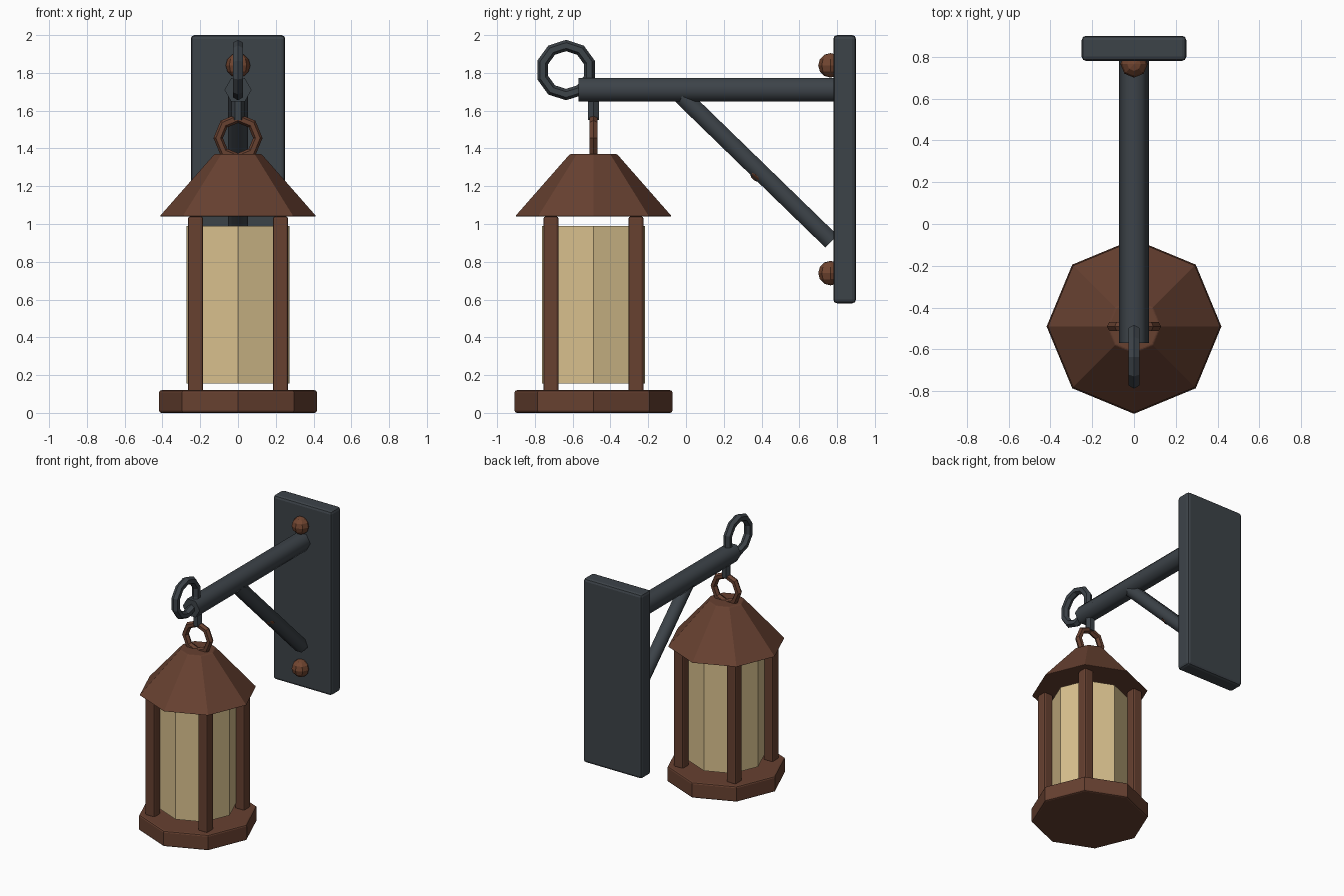
import bpy, bmesh
from math import sin, cos, pi, radians
from mathutils import Vector, Matrix

if "Cube" in bpy.data.objects:
    bpy.data.objects.remove(bpy.data.objects["Cube"])


def material(name, rgb):
    m = bpy.data.materials.new(name)
    m.use_nodes = True
    m.diffuse_color = (*rgb, 1)
    bsdf = m.node_tree.nodes["Principled BSDF"]
    bsdf.inputs["Base Color"].default_value = (*rgb, 1)
    bsdf.inputs["Roughness"].default_value = 0.8
    return m


iron = material("dark iron", (0.046, 0.056, 0.066))
copper = material("brown copper", (0.135, 0.052, 0.030))
rust = material("rust", (0.165, 0.060, 0.030))
glass = material("warm glass", (0.69, 0.53, 0.27))

X, Y, Z = Vector((1, 0, 0)), Vector((0, 1, 0)), Vector((0, 0, 1))
LAMP_Y = -0.49


def finish(name, bm, mat, bevel=0, smooth=0):
    bmesh.ops.recalc_face_normals(bm, faces=bm.faces)
    me = bpy.data.meshes.new(name)
    bm.to_mesh(me)
    bm.free()
    me.materials.append(mat)
    ob = bpy.data.objects.new(name, me)
    bpy.context.collection.objects.link(ob)
    if bevel:
        mod = ob.modifiers.new("soft edges", 'BEVEL')
        mod.width = bevel
        mod.segments = 2
        mod.limit_method = 'ANGLE'
        mod.angle_limit = radians(50)
    if smooth:
        bpy.ops.object.select_all(action='DESELECT')
        ob.select_set(True)
        bpy.context.view_layer.objects.active = ob
        bpy.ops.object.shade_smooth_by_angle(angle=radians(smooth))
    return ob


def prism(name, start, end, r0, r1, sides, mat, **kw):
    """Straight or tapered tube between two points, a corner towards +x."""
    start, end = Vector(start), Vector(end)
    v = (end - start).normalized().cross(X)
    bm = bmesh.new()
    loops = []
    for centre, r in ((start, r0), (end, r1)):
        loops.append([bm.verts.new(centre + r * (cos(a) * X + sin(a) * v))
                      for a in (2 * pi * k / sides for k in range(sides))])
    for k in range(sides):
        n = (k + 1) % sides
        bm.faces.new((loops[0][k], loops[0][n], loops[1][n], loops[1][k]))
    for loop in loops:
        bm.faces.new(loop)
    return finish(name, bm, mat, **kw)


def box(name, centre, size, mat, **kw):
    bm = bmesh.new()
    bmesh.ops.create_cube(bm, size=1, matrix=Matrix.LocRotScale(
        Vector(centre), None, Vector(size)))
    return finish(name, bm, mat, **kw)


def ring(name, centre, u, v, major, minor, count, mat, sides=6):
    """Faceted ring in the plane of u and v, first corner towards u."""
    bm = bmesh.new()
    axis = u.cross(v)
    grid = []
    for i in range(count):
        a = 2 * pi * i / count
        out = cos(a) * u + sin(a) * v
        grid.append([bm.verts.new(Vector(centre) + out * (major + minor * cos(b)) + axis * minor * sin(b))
                     for b in (2 * pi * j / sides for j in range(sides))])
    for i in range(count):
        p, q = grid[i], grid[(i + 1) % count]
        for j in range(sides):
            n = (j + 1) % sides
            bm.faces.new((p[j], q[j], q[n], p[n]))
    return finish(name, bm, mat)


def ball(name, matrix, r, mat):
    bm = bmesh.new()
    bmesh.ops.create_uvsphere(bm, u_segments=8, v_segments=6, radius=r, matrix=matrix)
    return finish(name, bm, mat)


# Wall bracket
box("wall_plate", (0, 0.84, 1.29), (0.5, 0.12, 1.42), iron, bevel=0.02)
prism("arm", (0, -0.57, 1.71), (0, 0.80, 1.71), 0.072, 0.072, 6, iron, smooth=65)
top, foot = Vector((0, -0.035, 1.69)), Vector((0, 0.77, 0.908))
prism("brace", top, foot, 0.053, 0.053, 6, iron, smooth=65)
ring("arm_end_ring", (0, -0.635, 1.815), Z, Y, 0.13, 0.03, 10, iron)
for label, z in (("upper", 1.84), ("lower", 0.74)):
    ball(label + "_rivet", Matrix.Translation((0, 0.765, z)), 0.065, rust)

# Rust spot lying on the lower left facet of the brace
along = (foot - top).normalized()
under = X.cross(along)
if under.z > 0:
    under = -under
normal = X * 0.5 + under * 0.866
spot = top.lerp(foot, 0.53) + normal * 0.046
turn = normal.to_track_quat('Z', 'Y')
ball("rust_spot", Matrix.LocRotScale(spot, turn, Vector((1, 1, 0.15))), 0.03, rust)

# Hanger
prism("hanger_pin", (0, LAMP_Y, 1.55), (0, LAMP_Y, 1.70), 0.034, 0.034, 6, iron)
ring("lantern_ring", (0, LAMP_Y, 1.455), X, Z, 0.105, 0.025, 8, copper)

# Lantern body
prism("roof", (0, LAMP_Y, 1.04), (0, LAMP_Y, 1.37), 0.415, 0.125, 8, copper, bevel=0.006)
prism("base", (0, LAMP_Y, 0.005), (0, LAMP_Y, 0.125), 0.418, 0.418, 8, copper, bevel=0.012).location.z = -0.005
prism("glass_pane", (0, LAMP_Y, 0.155), (0, LAMP_Y, 0.99), 0.272, 0.272, 8, glass)
for side, sx in (("left", 1), ("right", -1)):
    for end, sy in (("front", -1), ("back", 1)):
        box(f"{end}_{side}_post", (sx * 0.225, LAMP_Y + sy * 0.225, 0.575),
            (0.08, 0.08, 0.93), copper, bevel=0.012)
